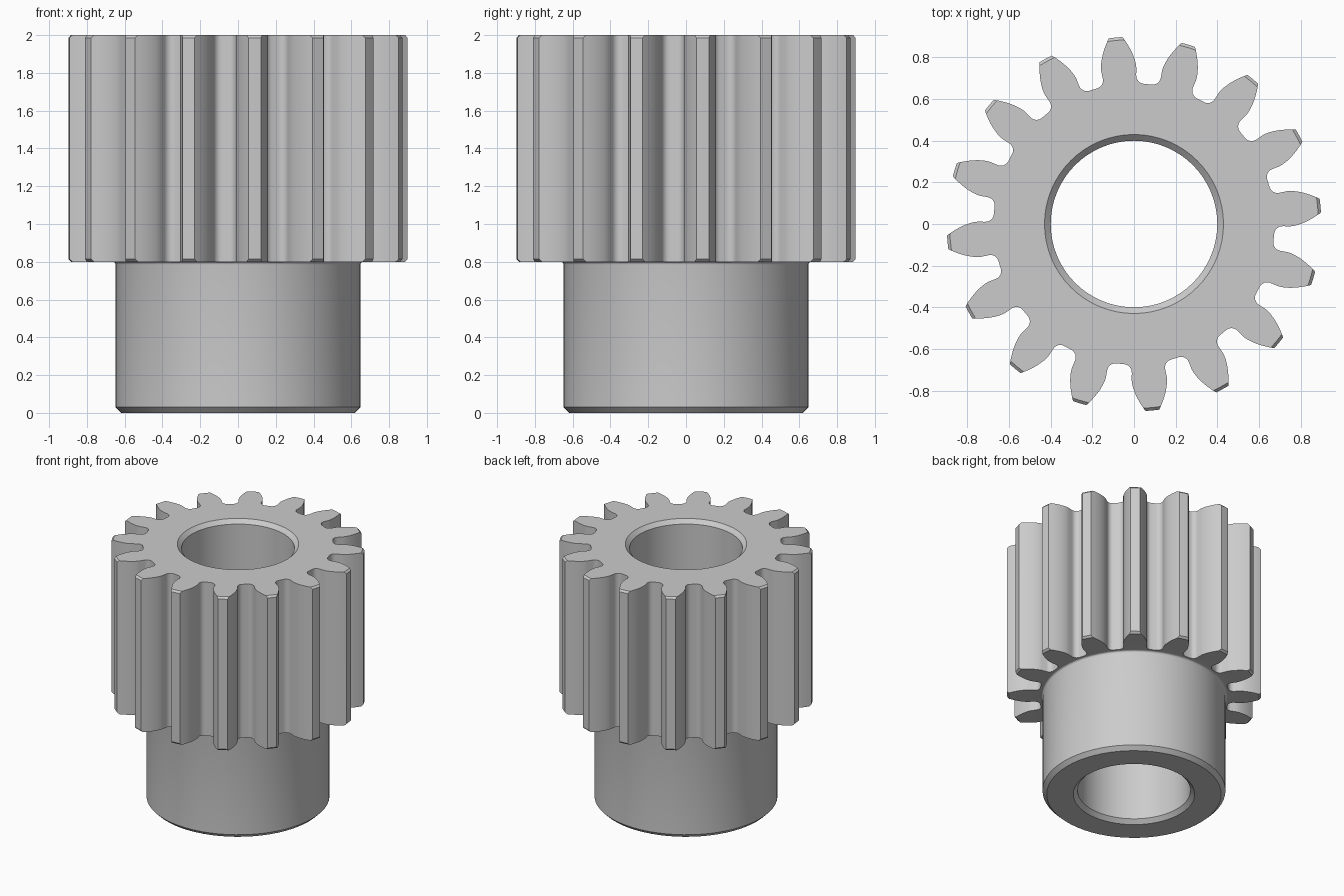
import bpy, bmesh
from math import pi, tan, acos, asin, atan2, hypot, cos, sin, radians

cube = bpy.data.objects.get("Cube")
if cube:
    bpy.data.objects.remove(cube, do_unlink=True)

TEETH = 16
PITCH_R, TIP_R, ROOT_R = 0.8, 0.9, 0.675
BASE_R = PITCH_R * cos(radians(20))
FILLET = 0.04
TURN = pi / TEETH / 2          # rotation of the first tooth
SEGMENTS = 64
CHAMFER = 0.014


def inv(r):
    a = acos(min(1, BASE_R / r))
    return tan(a) - a


def half_angle(r):
    """Half the angular thickness of an involute tooth at radius r."""
    return pi / (2 * TEETH) + inv(PITCH_R) - inv(r)


def half_tooth(tip):
    """Polar points from the root up to the tip corner of one flank."""
    pts = []
    centre_r = ROOT_R + FILLET
    centre_a = half_angle(BASE_R) + asin(FILLET / centre_r)
    start = acos(FILLET / centre_r)
    for i in range(7):
        t = start * i / 6
        x, y = centre_r - FILLET * cos(t), -FILLET * sin(t)
        pts.append((hypot(x, y), centre_a + atan2(y, x)))
    steps = 8
    for i in range(steps + 1):
        top = tip if i == steps else TIP_R - 0.01
        r = BASE_R + (top - BASE_R) * i / steps
        pts.append((r, half_angle(r)))
    return pts


def gear_ring(bm, z, tip):
    flank = half_tooth(tip)
    tooth = [(r, -a) for r, a in flank] + [(tip, 0)] + [(r, a) for r, a in reversed(flank)]
    ring = []
    for k in range(TEETH):
        turn = TURN + 2 * pi * k / TEETH
        ring += [bm.verts.new((r * cos(a + turn), r * sin(a + turn), z)) for r, a in tooth]
    return ring


def round_ring(bm, r, z):
    return [bm.verts.new((r * cos(2 * pi * i / SEGMENTS), r * sin(2 * pi * i / SEGMENTS), z))
            for i in range(SEGMENTS)]


def loft(bm, rings):
    for low, high in zip(rings, rings[1:]):
        n = len(low)
        for i in range(n):
            j = (i + 1) % n
            bm.faces.new((low[i], low[j], high[j], high[i]))


def cap(bm, outer, inner):
    """Flat face between an outline and a round hole."""
    edges = []
    for ring in (outer, inner):
        for a, b in zip(ring, ring[1:] + ring[:1]):
            edges.append(bm.edges.get((a, b)))
    bmesh.ops.triangle_fill(bm, use_beauty=True, edges=edges)


bm = bmesh.new()

# Toothed rim, with turned chamfers on the tooth tips
teeth = [gear_ring(bm, z, tip) for z, tip in (
    (0.8, TIP_R - CHAMFER), (0.8 + CHAMFER, TIP_R),
    (2 - CHAMFER, TIP_R), (2, TIP_R - CHAMFER))]
loft(bm, teeth)

# Bore, chamfered hub and a small fillet where the hub meets the teeth
profile = [(0.43, 2), (0.4, 1.97), (0.4, 0.03), (0.43, 0), (0.618, 0), (0.648, 0.03)]
for i in range(5):
    t = pi / 2 * i / 4
    profile.append((0.663 - 0.015 * cos(t), 0.785 + 0.015 * sin(t)))
body = [round_ring(bm, r, z) for r, z in profile]
loft(bm, body)

# Flat gear ends
cap(bm, teeth[-1], body[0])
cap(bm, teeth[0], body[-1])
bmesh.ops.recalc_face_normals(bm, faces=bm.faces)

mesh = bpy.data.meshes.new("pinion_gear")
bm.to_mesh(mesh)
bm.free()
gear = bpy.data.objects.new("pinion_gear", mesh)
bpy.context.collection.objects.link(gear)

# Plain grey metal
grey = bpy.data.materials.new("light_grey")
grey.use_nodes = True
colour = (0.6, 0.6, 0.6, 1)
grey.diffuse_color = colour
grey.node_tree.nodes["Principled BSDF"].inputs["Base Color"].default_value = colour
mesh.materials.append(grey)

bpy.ops.object.select_all(action='DESELECT')
gear.select_set(True)
bpy.context.view_layer.objects.active = gear
bpy.ops.object.shade_smooth_by_angle(angle=radians(28))
